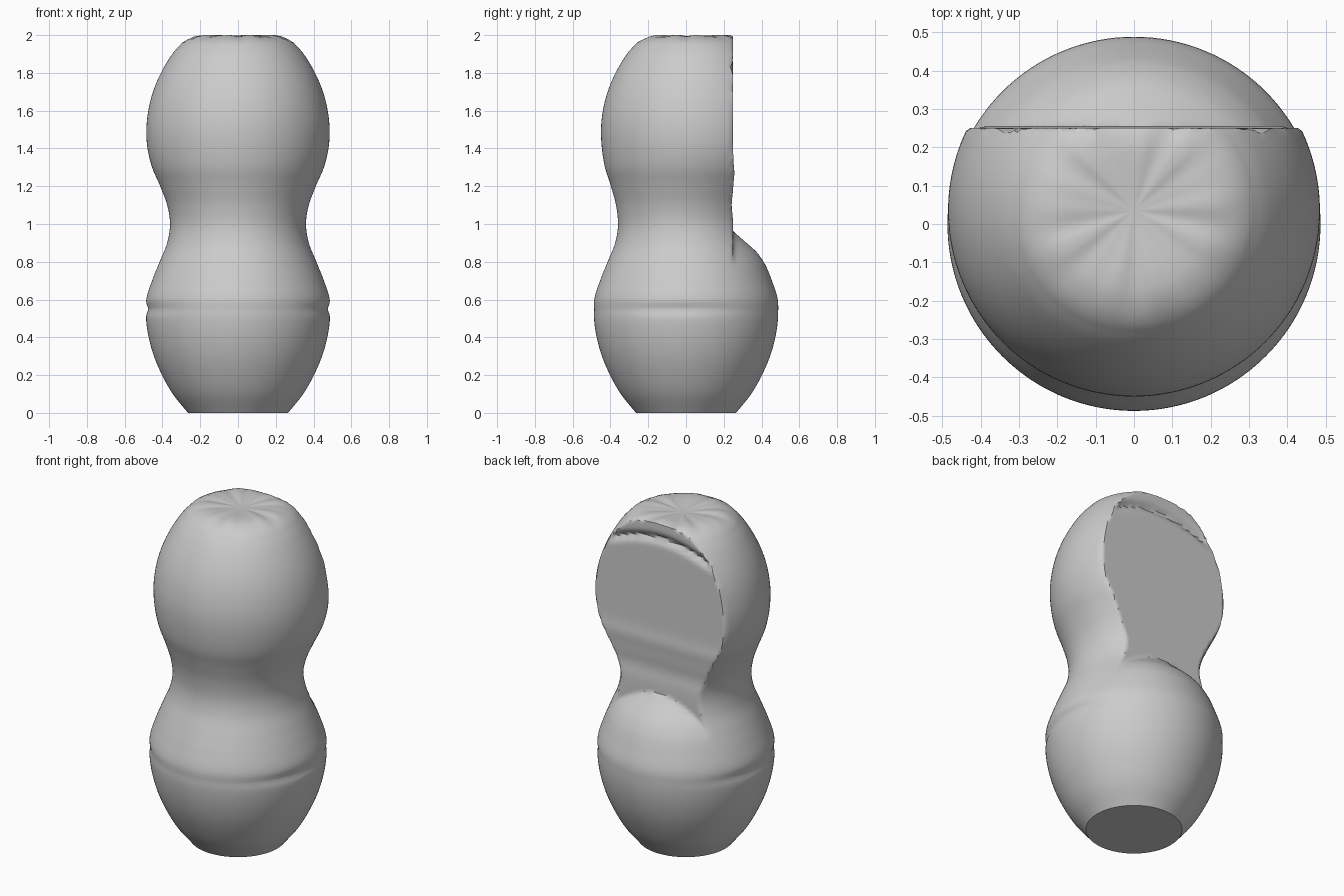
import bpy, bmesh, math

if "Cube" in bpy.data.objects:
    bpy.data.objects.remove(bpy.data.objects["Cube"])

SEG = 128

# outline of the body: (height, radius)
PROFILE = [(0, .265), (.1, .345), (.2, .402), (.3, .445), (.4, .473), (.5, .487),
           (.6, .486), (.7, .455), (.8, .415), (.9, .375), (1.0, .36), (1.1, .375),
           (1.2, .412), (1.3, .455), (1.4, .479), (1.5, .485), (1.6, .475),
           (1.7, .45), (1.8, .408), (1.9, .348), (1.96, .295)]


def interp(points, z):
    """Smooth curve through the points."""
    n = len(points)
    i = max(k for k in range(n - 1) if k == 0 or points[k][0] <= z)
    (z1, r1), (z2, r2) = points[i], points[i + 1]
    z0, r0 = points[max(i - 1, 0)]
    z3, r3 = points[min(i + 2, n - 1)]
    h = z2 - z1
    t = (z - z1) / h
    m1, m2 = (r2 - r0) / (z2 - z0) * h, (r3 - r1) / (z3 - z1) * h
    return ((2*t**3 - 3*t**2 + 1) * r1 + (t**3 - 2*t**2 + t) * m1
            + (3*t**2 - 2*t**3) * r2 + (t**3 - t**2) * m2)


def bump(x, centre, width):
    return math.exp(-((x - centre) / width) ** 2)


def step(a, b, x):
    t = min(max((x - a) / (b - a), 0), 1)
    return t * t * (3 - 2 * t)


def shape(radius, a, z):
    """Turn a lathe point into a body point with the flattened back."""
    # the waist groove is deepest at the sides and fades at the back
    if .45 < z < .65:
        radius -= (.003 + .011 * math.cos(a) ** 4) * bump(z, .55, .025) * (1 - .7 * max(0, math.sin(a)))
    x = radius * math.cos(a)
    y = radius * math.sin(a) + .035 * step(1.0, 1.45, z)
    if z > .72:
        # rounded shoulder of the lower bulb, running into the flat back
        shoulder = interp([(.7, .457), (.78, .422), (.85, .375), (.9, .32), (.97, .24)], min(z, .97))
        dome = math.sqrt(max(shoulder ** 2 - x * x, 0))
        inside = 1 - step(.27, .38, abs(x))
        flat = .25 + .006 * bump(z, 1.27, .05) - .008 * bump(z, 1.1, .06)
        # arched crease below the top of the flat back
        flat -= .025 * bump(z, 1.90 - .7 * x * x, .022) * inside
        y = min(y, max(flat, dome) if z < .97 else flat)
    return x, y, z


bm = bmesh.new()
rings = []


def add_ring(points):
    rings.append([bm.verts.new(p) for p in points])


angles = [2 * math.pi * i / SEG for i in range(SEG)]
# side wall
STEPS = 112
for k in range(STEPS + 1):
    z = 1.96 * k / STEPS
    add_ring([shape(interp(PROFILE, z), a, z) for a in angles])
# gathered top with shallow radial folds
for r, z in ((.265, 1.977), (.235, 1.990), (.2, 1.997), (.15, 1.997), (.1, 1.994), (.05, 1.99)):
    ring = []
    for a in angles:
        fold = .003 * (math.sin(9 * a) + .6 * math.sin(14 * a + 1)) * bump(r, .18, .09)
        ring.append(shape(r, a, min(2.0, z + fold)))
    add_ring(ring)

for low, high in zip(rings, rings[1:]):
    for i in range(SEG):
        j = (i + 1) % SEG
        bm.faces.new((low[i], low[j], high[j], high[i]))
centre = bm.verts.new((0, .035, 1.988))
for i in range(SEG):
    bm.faces.new((rings[-1][i], rings[-1][(i + 1) % SEG], centre))
bm.faces.new(list(reversed(rings[0])))  # flat base

mesh = bpy.data.meshes.new("gourd_body")
bm.to_mesh(mesh)
bm.free()
body = bpy.data.objects.new("gourd_body", mesh)
bpy.context.collection.objects.link(body)

grey = bpy.data.materials.new("light grey")
grey.diffuse_color = (.6, .6, .6, 1)
grey.use_nodes = True
grey.node_tree.nodes["Principled BSDF"].inputs["Base Color"].default_value = grey.diffuse_color
mesh.materials.append(grey)

bpy.context.view_layer.objects.active = body
body.select_set(True)
bpy.ops.object.shade_smooth_by_angle(angle=math.radians(40))
